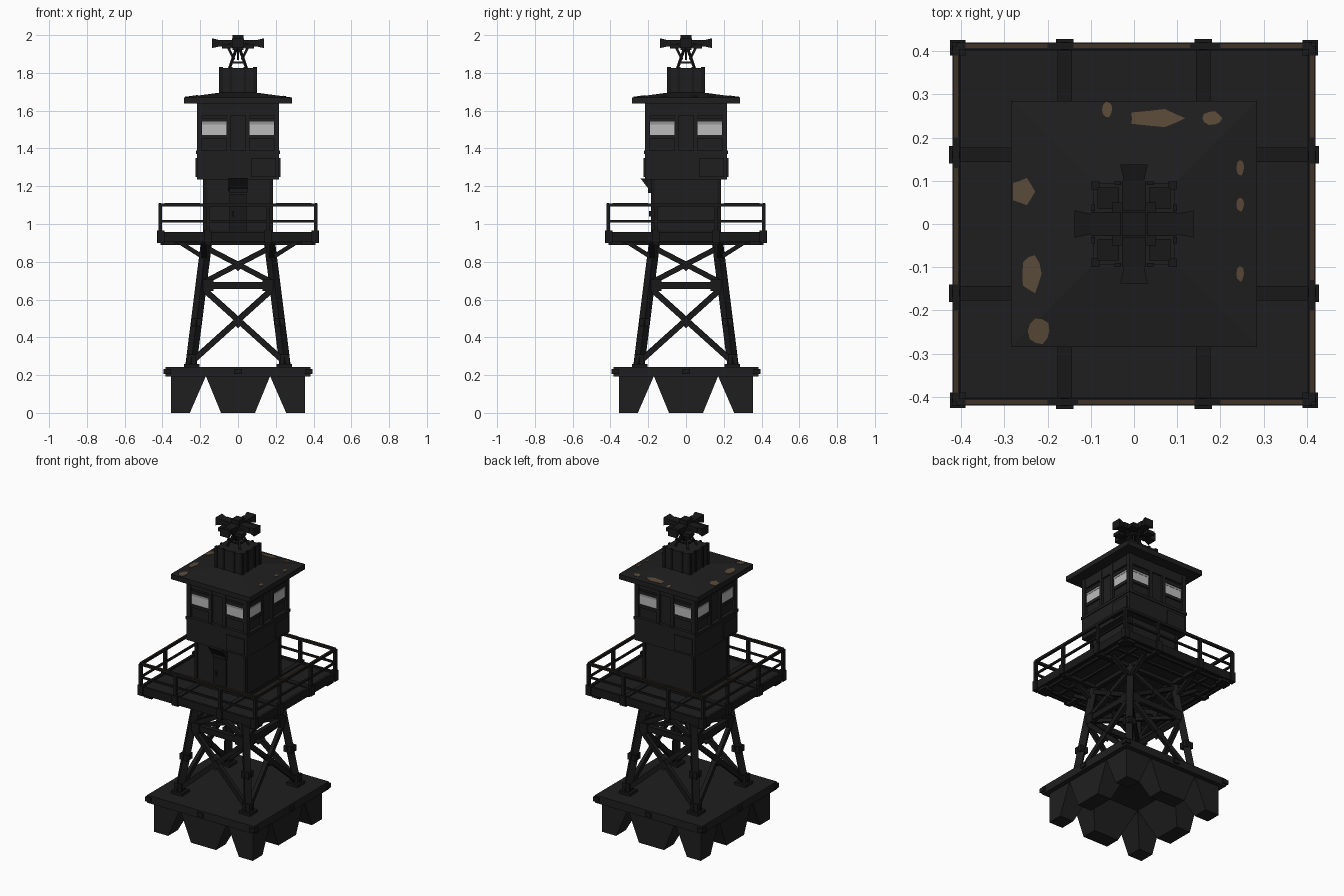
import bpy, bmesh, math
from mathutils import Matrix, Vector

if "Cube" in bpy.data.objects:
    bpy.data.objects.remove(bpy.data.objects["Cube"])


def mat(name, r, g, b):
    m = bpy.data.materials.new(name)
    m.diffuse_color = (r, g, b, 1)
    m.use_nodes = True
    m.node_tree.nodes["Principled BSDF"].inputs["Base Color"].default_value = m.diffuse_color
    return m


DARK = mat("charcoal paint", 0.0135, 0.0135, 0.0135)
METAL = mat("black steel", 0.0095, 0.0095, 0.0095)
RUST = mat("rust brown", 0.10, 0.068, 0.040)
TRIM = mat("dark rust", 0.05, 0.032, 0.018)
GLASS = mat("pale glass", 0.50, 0.50, 0.50)
GLASS2 = mat("grey glass", 0.30, 0.30, 0.30)


def prism(bm, bottom, top):
    """Solid between two rings of equal length."""
    a = [bm.verts.new(p) for p in bottom]
    b = [bm.verts.new(p) for p in top]
    n = len(a)
    bm.faces.new(a[::-1])
    bm.faces.new(b)
    for i in range(n):
        bm.faces.new((a[i], a[(i + 1) % n], b[(i + 1) % n], b[i]))


def rect(x0, x1, y0, y1, z):
    return [(x0, y0, z), (x1, y0, z), (x1, y1, z), (x0, y1, z)]


def box(bm, x0, x1, y0, y1, z0, z1):
    prism(bm, rect(x0, x1, y0, y1, z0), rect(x0, x1, y0, y1, z1))


def beam(bm, p, q, w, h=None):
    """Rectangular bar from p to q."""
    p, q = Vector(p), Vector(q)
    h = h or w
    d = (q - p).normalized()
    s = d.cross(Vector((0, 0, 1)))
    s = s.normalized() if s.length > 1e-4 else Vector((1, 0, 0))
    u = s.cross(d)
    ring = [s * (i * w / 2) + u * (j * h / 2) for i, j in ((-1, -1), (1, -1), (1, 1), (-1, 1))]
    prism(bm, [p + r for r in ring], [q + r for r in ring])


def part(name, material, build, four=False):
    """Make an object; four=True repeats it on all four sides."""
    bm = bmesh.new()
    build(bm)
    if four:
        src = bm.verts[:] + bm.edges[:] + bm.faces[:]
        for k in (1, 2, 3):
            dup = bmesh.ops.duplicate(bm, geom=src)["geom"]
            bmesh.ops.rotate(bm, verts=[v for v in dup if isinstance(v, bmesh.types.BMVert)],
                             matrix=Matrix.Rotation(k * math.pi / 2, 3, "Z"))
    bmesh.ops.recalc_face_normals(bm, faces=bm.faces[:])
    me = bpy.data.meshes.new(name)
    bm.to_mesh(me)
    bm.free()
    me.materials.append(material)
    ob = bpy.data.objects.new(name, me)
    bpy.context.collection.objects.link(ob)
    return ob


# Foundation slab and tapered feet
part("base_slab", DARK, lambda bm: box(bm, -.385, .385, -.385, .385, .193, .243))


def feet(bm):
    prism(bm, rect(-.09, .09, -.355, -.255, 0), rect(-.17, .17, -.355, -.17, .195))
    prism(bm, rect(.255, .355, -.355, -.255, 0), rect(.17, .355, -.355, -.17, .195))


part("base_feet", DARK, feet, True)


def slab_lugs(bm):
    for x in (-.375, 0, .375):
        box(bm, x - .02, x + .02, -.395, -.38, .205, .232)


part("slab_lugs", METAL, slab_lugs, True)


# Lattice tower: everything for one side, repeated four times
def leg(z):
    return .25 - (z - .243) * .126


def lattice(bm):
    def pt(x, z, s=1):
        return (s * x, -leg(z), z)
    beam(bm, pt(leg(.243), .243), pt(leg(.92), .92), .042)
    box(bm, .205, .285, -.285, -.205, .243, .26)
    box(bm, .222, .272, -.272, -.222, .26, .31)
    c = leg(.48)
    box(bm, c - .027, c + .027, -c - .027, -c + .027, .46, .50)
    beam(bm, pt(-leg(.675), .675), pt(leg(.675), .675), .03, .038)
    for s in (-1, 1):
        beam(bm, pt(leg(.28) - .01, .28, -s), pt(leg(.66) - .01, .66, s), .024, .03)
        beam(bm, pt(leg(.69) - .01, .69, -s), pt(leg(.87) - .01, .87, s), .024, .028)
        # struts that carry the deck
        beam(bm, pt(leg(.82), .82, s), (s * .32, -leg(.82) - .01, .91), .022)
        beam(bm, pt(leg(.82), .82, s), (s * leg(.82), -.32, .91), .022)
        # gusset plates beside the legs
        box(bm, s * .16 - .03, s * .16 + .03, -leg(.67) - .018, -leg(.67) + .01, .645, .705)
    for z, r in ((.482, .033), (.778, .028)):
        y = -leg(z)
        a = [(r, z), (0, z + r), (-r, z), (0, z - r)]
        prism(bm, [(x, y - .018, h) for x, h in a], [(x, y + .018, h) for x, h in a])
    beam(bm, (0, 0, .675), (leg(.675), -leg(.675), .675), .022)


part("tower_lattice", METAL, lattice, True)

# Deck, edge lip, ribs and joists
part("deck", DARK, lambda bm: box(bm, -.412, .412, -.412, .412, .915, .945))


def deck_frame(bm):
    box(bm, -.418, .418, -.418, -.402, .905, .957)
    for x in (-.16, .16):
        box(bm, x - .017, x + .017, -.425, -.18, .94, .952)
        box(bm, x - .015, x + .015, -.41, .0, .89, .917)
    for x in (-.365, .365):
        box(bm, x - .03, x + .03, -.41, -.35, .888, .917)
    for y in (-.37, -.27):
        box(bm, -.37, .37, y - .008, y + .008, .9, .917)


part("deck_frame", METAL, deck_frame, True)


# Railing
def railing(bm):
    for z, w in ((1.1, .016), (1.015, .012)):
        beam(bm, (-.412, -.412, z), (.412, -.412, z), w)
    for x in (-.16, .16, .412):
        box(bm, x - .009, x + .009, -.421, -.403, .91, 1.1)
    for x in (-.16, .16):
        box(bm, x - .02, x + .02, -.428, -.408, .9, .965)
    box(bm, .39, .426, -.426, -.39, .9, .965)


part("railing", METAL, railing, True)


def rail_rust(bm):
    for x0, x1 in ((-.39, -.2), (-.13, .14), (.2, .39)):
        box(bm, x0, x1, -.417, -.407, 1.106, 1.111)


part("rail_rust", TRIM, rail_rust, True)


# Lower room, door and hood
part("lower_room", DARK, lambda bm: box(bm, -.178, .178, -.178, .178, .94, 1.24))


def room_trim(bm):
    box(bm, .165, .184, -.184, -.165, .94, 1.24)
    box(bm, -.184, .184, -.184, -.17, .945, .965)


part("room_trim", METAL, room_trim, True)


def door(bm):
    box(bm, -.045, .045, -.186, -.17, .95, 1.16)
    box(bm, -.045, .05, -.2, -.17, 1.165, 1.2)
    box(bm, -.03, -.02, -.195, -.18, 1.04, 1.07)
    prism(bm, rect(-.05, .05, -.19, -.17, 1.175), rect(-.05, .05, -.24, -.17, 1.24))


part("front_door", METAL, door)

# Lookout cabin
part("cabin_body", DARK, lambda bm: box(bm, -.203, .203, -.203, .203, 1.235, 1.645))


def cabin_frame(bm):
    box(bm, -.218, .218, -.218, -.2, 1.235, 1.37)
    box(bm, -.223, .223, -.223, -.2, 1.37, 1.388)
    box(bm, -.213, .213, -.213, -.2, 1.575, 1.64)
    box(bm, .19, .218, -.218, -.19, 1.235, 1.64)
    for s in (-1, 1):
        box(bm, s * .05 - .011, s * .05 + .011, -.216, -.2, 1.388, 1.64)
        for z in (1.462, 1.552):
            box(bm, s * .125 - .07, s * .125 + .07, -.212, -.2, z - .01, z + .01)
    box(bm, .07, .2, -.226, -.21, 1.25, 1.35)


part("cabin_frame", DARK, cabin_frame, True)


def windows(bm):
    for s in (-1, 1):
        box(bm, s * .125 - .065, s * .125 + .065, -.207, -.2, 1.472, 1.542)


glass = part("cabin_windows", GLASS, windows, True)


def shade(bm):
    for s in (-1, 1):
        box(bm, s * .125 - .065, s * .125 + .065, -.2085, -.206, 1.528, 1.542)


part("window_upper_band", GLASS2, shade, True)


# Roof with a shallow hip
def roof(bm):
    box(bm, -.285, .285, -.285, .285, 1.638, 1.67)
    prism(bm, rect(-.285, .285, -.285, .285, 1.67), rect(-.1, .1, -.1, .1, 1.695))


part("roof", DARK, roof)


def roof_rust(bm):
    spots = ((.05, .245, .062, .02), (.18, .245, .022, .016), (-.062, .265, .012, .018),
             (-.257, .075, .026, .03), (-.237, -.115, .023, .043), (-.22, -.248, .026, .03),
             (.246, .13, .009, .018), (.246, .045, .009, .016), (.246, -.115, .009, .018))
    for x, y, a, b in spots:
        pts = []
        for k in range(10):
            t = k * math.tau / 10
            r = 1 + .12 * math.sin(3 * k + 40 * x)
            px = max(-.283, min(.283, x + a * r * math.cos(t)))
            py = max(-.283, min(.283, y + b * r * math.sin(t)))
            pts.append((px, py, 1.67 + (.285 - max(abs(px), abs(py))) * .135))
        prism(bm, pts, [(p[0], p[1], p[2] + .003) for p in pts])


part("roof_rust_patches", RUST, roof_rust)


# Rooftop equipment box
def roof_box(bm):
    box(bm, -.095, .095, -.095, .095, 1.68, 1.825)


part("roof_box", DARK, roof_box)


def box_trim(bm):
    box(bm, .08, .1, -.1, -.08, 1.69, 1.83)
    box(bm, -.045, -.03, -.1, -.09, 1.69, 1.83)
    box(bm, .03, .045, -.1, -.09, 1.69, 1.83)


part("roof_box_ribs", METAL, box_trim, True)


# Speaker mast: four struts and four horns
def mast(bm):
    beam(bm, (.045, -.045, 1.825), (.01, -.01, 1.925), .011)
    beam(bm, (0, -.02, 1.87), (0, -.06, 1.95), .012)
    beam(bm, (-.035, -.035, 1.855), (.035, -.035, 1.855), .008)
    box(bm, -.05, .05, -.05, .0, 1.935, 1.955)
    box(bm, -.028, .028, -.1, -.03, 1.94, 1.975)
    ring0 = [(x * .022, -.095, 1.957 + z * .016) for x, z in ((-1, -1), (1, -1), (1, 1), (-1, 1))]
    ring1 = [(x * .032, -.138, 1.957 + z * .026) for x, z in ((-1, -1), (1, -1), (1, 1), (-1, 1))]
    prism(bm, ring0, ring1)
    box(bm, .035, .085, -.085, -.035, 1.928, 1.95)


part("speaker_mast", METAL, mast, True)
part("mast_cap", METAL, lambda bm: box(bm, -.028, .028, -.028, .028, 1.92, 2.0))
